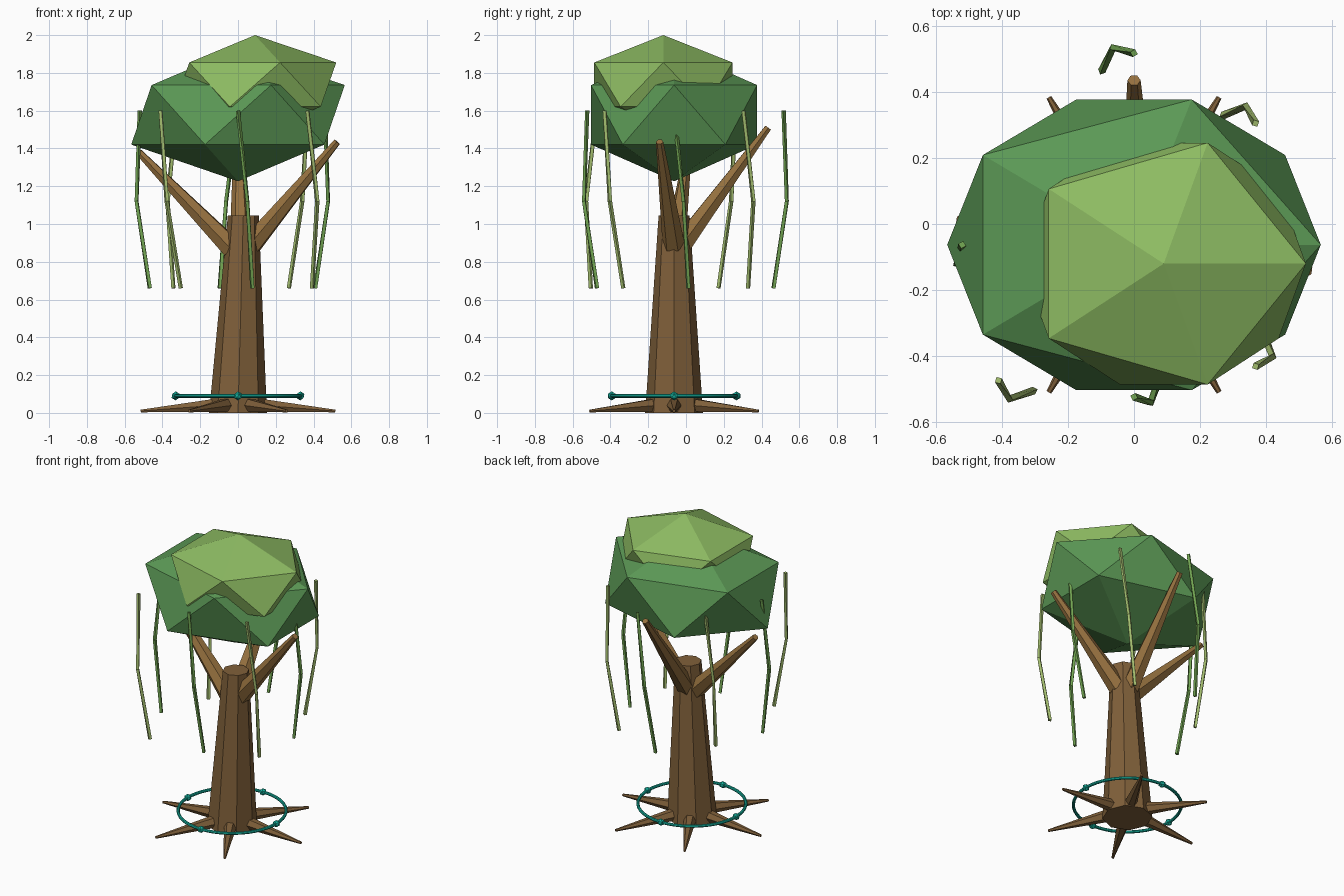
import bpy, bmesh
from math import sin, cos, pi, radians
from mathutils import Vector, Quaternion

if "Cube" in bpy.data.objects:
    bpy.data.objects.remove(bpy.data.objects["Cube"])

CY = -0.063  # tree axis in y


def material(name, hexcol):
    def lin(c):
        return c / 12.92 if c < 0.04 else ((c + 0.055) / 1.055) ** 2.4
    m = bpy.data.materials.new(name)
    m.diffuse_color = [lin(int(hexcol[i:i + 2], 16) / 255) for i in (0, 2, 4)] + [1]
    m.use_nodes = True
    m.node_tree.nodes["Principled BSDF"].inputs["Base Color"].default_value = m.diffuse_color
    return m


def finish(bm, name, mat):
    bmesh.ops.recalc_face_normals(bm, faces=bm.faces)
    me = bpy.data.meshes.new(name)
    bm.to_mesh(me)
    bm.free()
    ob = bpy.data.objects.new(name, me)
    me.materials.append(mat)
    bpy.context.collection.objects.link(ob)
    return ob


def limb(name, pts, radii, sides, mat, level=False):
    """Tapered tube through pts; level keeps the rings horizontal."""
    pts = [Vector(p) for p in pts]
    bm = bmesh.new()
    rings = []
    for i, (p, r) in enumerate(zip(pts, radii)):
        d = pts[min(i + 1, len(pts) - 1)] - pts[max(i - 1, 0)]
        q = Quaternion() if level else d.to_track_quat('Z', 'Y')
        rings.append([bm.verts.new(p + q @ Vector((r * cos(2 * pi * k / sides),
                                                   r * sin(2 * pi * k / sides), 0)))
                      for k in range(sides)])
    for a, b in zip(rings, rings[1:]):
        for k in range(sides):
            j = (k + 1) % sides
            bm.faces.new((a[k], a[j], b[j], b[k]))
    bm.faces.new(rings[0])
    bm.faces.new(rings[-1])
    return finish(bm, name, mat)


def polar(r, deg, z):
    return (r * cos(radians(deg)), CY + r * sin(radians(deg)), z)


bark = material("bark", "80603a")
branch_bark = material("branch_bark", "96713f")
root_bark = material("root_bark", "80603a")
leaf_dark = material("leaf_dark", "5b9855")
leaf_light = material("leaf_light", "8dbb62")
vine_a = material("vine_green", "72a552")
vine_b = material("vine_pale", "a3bd6e")
teal = material("teal", "14b09c")

# Trunk, leaning slightly to the right
limb("trunk", [(0, CY, 0), (0.028, CY, 1.045)], [0.153, 0.082], 8, bark, level=True)

# Branches
branches = [((-0.03, CY, 0.87), (-0.525, 0.01, 1.38)),
            ((0.07, -0.065, 0.89), (0.525, -0.14, 1.435)),
            ((0.015, -0.03, 0.88), (0, 0.435, 1.51))]
for i, (a, b) in enumerate(branches):
    limb(f"branch_{i + 1}", [a, b], [0.06, 0.02], 6, branch_bark)

# Six roots
for i in range(6):
    limb(f"root_{i + 1}", [polar(0.1, 60 * i, 0.042), polar(0.515, 60 * i, 0.01)],
         [0.041, 0.008], 6, root_bark)

# Foliage clumps
for name, loc, scale, mat in [
        ("lower_foliage", (0, CY, 1.578), (0.632, 0.517, 0.352), leaf_dark),
        ("upper_foliage", (0.09, -0.12, 1.738), (0.481, 0.43, 0.262), leaf_light)]:
    bm = bmesh.new()
    bmesh.ops.create_icosphere(bm, subdivisions=1, radius=1)
    bmesh.ops.scale(bm, vec=scale, verts=bm.verts)
    bmesh.ops.translate(bm, vec=loc, verts=bm.verts)
    finish(bm, name, mat)

# Eight hanging vines
for i in range(8):
    r, a = (0.46, 0.52, 0.58)[i % 3], 45 * i
    limb(f"vine_{i + 1}",
         [polar(r, a, 1.6), polar(r + 0.02, a + 6, 1.12), polar(r - 0.045, a + 10.5, 0.66)],
         [0.012] * 3, 4, vine_b if i % 2 else vine_a)

# Ring around the base with four beads
bpy.ops.mesh.primitive_torus_add(location=(0, CY, 0.09), major_radius=0.33, minor_radius=0.01,
                                 major_segments=48, minor_segments=8)
ring = bpy.context.object
ring.name = "base_ring"
ring.data.materials.append(teal)
bpy.ops.object.shade_smooth_by_angle()
for i in range(4):
    bm = bmesh.new()
    bmesh.ops.create_icosphere(bm, subdivisions=1, radius=0.024)
    bmesh.ops.translate(bm, vec=polar(0.33, 90 * i, 0.09), verts=bm.verts)
    finish(bm, f"ring_bead_{i + 1}", teal)
